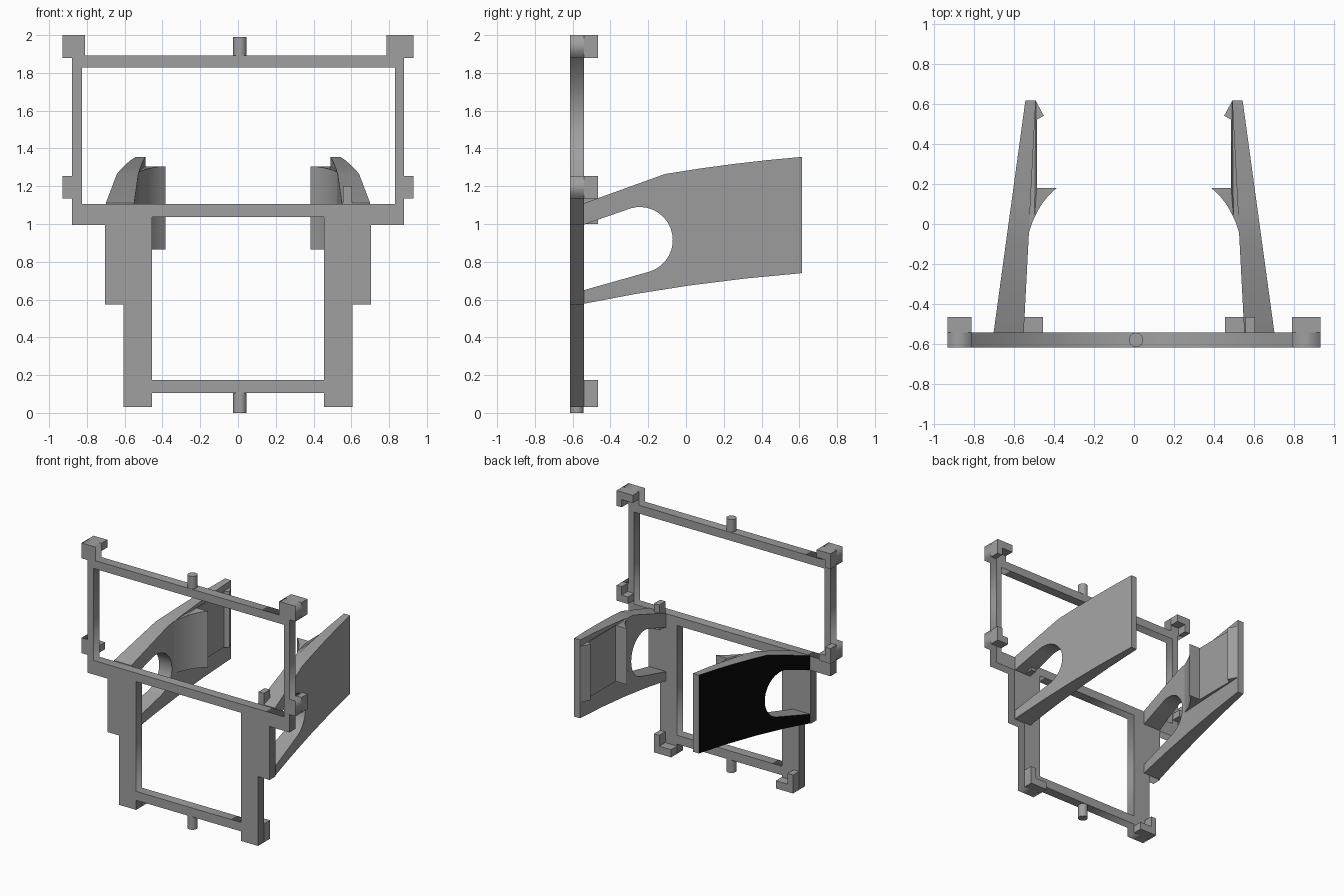
import bpy, bmesh, math

if "Cube" in bpy.data.objects:
    bpy.data.objects.remove(bpy.data.objects["Cube"])


def material(name, value):
    m = bpy.data.materials.new(name)
    m.diffuse_color = (value, value, value, 1)
    m.use_nodes = True
    m.node_tree.nodes["Principled BSDF"].inputs["Base Color"].default_value = m.diffuse_color
    return m


grey = material("plain_grey", 0.35)
black = material("black", 0.003)

FRONT, BACK, LIP = -0.615, -0.54, -0.465


def finish(name, bm):
    bmesh.ops.recalc_face_normals(bm, faces=bm.faces)
    me = bpy.data.meshes.new(name)
    bm.to_mesh(me)
    bm.free()
    me.materials.append(grey)
    ob = bpy.data.objects.new(name, me)
    bpy.context.collection.objects.link(ob)
    return ob


def loft(name, ring_a, ring_b):
    """Solid between two matching outlines."""
    bm = bmesh.new()
    a = [bm.verts.new(p) for p in ring_a]
    b = [bm.verts.new(p) for p in ring_b]
    caps = [bm.faces.new(a), bm.faces.new(b[::-1])]
    for i in range(len(a)):
        j = (i + 1) % len(a)
        bm.faces.new((a[j], a[i], b[i], b[j]))
    bm.normal_update()
    bmesh.ops.triangulate(bm, faces=caps, ngon_method='EAR_CLIP')
    return finish(name, bm)


def box(name, x0, x1, y0, y1, z0, z1):
    ring = [(x0, y0), (x1, y0), (x1, y1), (x0, y1)]
    return loft(name, [(x, y, z0) for x, y in ring], [(x, y, z1) for x, y in ring])


# Front frame: stepped outline with two window openings
half = [(0.455, 0.105), (0.455, 0.03), (0.605, 0.03), (0.605, 0.575), (0.705, 0.575),
        (0.705, 0.995), (0.878, 0.995), (0.878, 1.135), (0.93, 1.135), (0.93, 1.255),
        (0.878, 1.255), (0.878, 1.88), (0.93, 1.88), (0.93, 2.0)]
right = half + [(0.787, 2.0), (0.787, 1.893)]
left = [(-x, z) for x, z in half + [(0.81, 2.0), (0.81, 1.893)]]
loops = [right + left[::-1],
         [(-0.455, 0.175), (0.455, 0.175), (0.455, 1.037), (-0.455, 1.037)],
         [(-0.827, 1.105), (0.83, 1.105), (0.83, 1.828), (-0.827, 1.828)]]
cu = bpy.data.curves.new("front_frame", 'CURVE')
cu.dimensions = '2D'
cu.fill_mode = 'BOTH'
cu.extrude = (BACK - FRONT) / 2
for pts in loops:
    sp = cu.splines.new('POLY')
    sp.points.add(len(pts) - 1)
    for p, (x, z) in zip(sp.points, pts):
        p.co = (x, z, 0, 1)
    sp.use_cyclic_u = True
cu.materials.append(grey)
frame = bpy.data.objects.new("front_frame", cu)
frame.rotation_euler.x = math.pi / 2
frame.location.y = (FRONT + BACK) / 2
bpy.context.collection.objects.link(frame)
bpy.context.view_layer.objects.active = frame
frame.select_set(True)
bpy.ops.object.convert(target='MESH')
bpy.context.object.data.shade_flat()

# Round pegs above and below the frame
for name, z0, z1 in (("top_peg", 1.89, 1.99), ("bottom_peg", 0.0, 0.11)):
    bpy.ops.mesh.primitive_cylinder_add(vertices=24, radius=0.036, depth=z1 - z0,
                                        location=(0.01, -0.578, (z0 + z1) / 2))
    peg = bpy.context.object
    peg.name = name
    peg.data.materials.append(grey)
    bpy.ops.object.shade_smooth_by_angle()

# Rear corner clips: a shelf plus an outer wall
for side, s in (("left", -1), ("right", 1)):
    top_in = 0.787 if s > 0 else 0.81
    for part, inner, wall, outer, z0, z1, s0, s1 in (
            ("top", top_in, 0.885, 0.93, 1.88, 2.0, 1.94, 2.0),
            ("middle", 0.83, 0.885, 0.93, 1.135, 1.255, 1.135, 1.19),
            ("bottom", 0.455, 0.558, 0.605, 0.03, 0.175, 0.03, 0.09)):
        xs = sorted((s * inner, s * wall))
        box(f"{side}_{part}_clip_shelf", *xs, BACK, LIP, s0, s1)
        xs = sorted((s * wall, s * outer))
        box(f"{side}_{part}_clip_wall", *xs, BACK, LIP, z0, z1)

# Small post behind the right side of the frame
box("rear_post", 0.557, 0.603, BACK, LIP, 1.0, 1.2)


# Side arms: tapered slabs with a rounded cut-out open to the frame
def outer_x(y):
    return 0.70 - 0.158 * (y - BACK) / 1.155


def inner_x(y):
    return 0.55 - 0.06 * (y - BACK) / 1.155


def top_z(y):
    if y < -0.11:
        return 1.11 + 0.155 * (y - BACK) / 0.43
    t = (y + 0.11) / 0.72
    return 1.265 + 0.09 * t + 0.03 * t * (1 - t)


arc = [(-0.245 + 0.175 * math.cos(a), 0.915 + 0.175 * math.sin(a))
       for a in (math.radians(-75 + 190 * i / 20) for i in range(21))]
profile = [(BACK, 0.578), (-0.27, 0.629), (0.015, 0.674), (0.31, 0.711), (0.615, 0.74)]
profile += [(y, top_z(y)) for y in (0.615, 0.43, 0.25, 0.07, -0.11, BACK)]
profile += [(BACK, 0.997)] + arc[::-1] + [(BACK, 0.65)]

# Inner catch: curved stop rib, pad and end hook
catch = [(0.49, 0.615), (0.45, 0.54), (0.485, 0.52), (0.485, 0.18), (0.385, 0.18)]
for i in range(1, 11):
    t = i / 10
    catch.append(((1 - t) ** 2 * 0.385 + 2 * t * (1 - t) * 0.485 + t * t * 0.526,
                  (1 - t) ** 2 * 0.18 + 2 * t * (1 - t) * 0.10 - t * t * 0.05))
catch += [(0.545, -0.05), (0.51, 0.60)]

for side, s in (("left", -1), ("right", 1)):
    arm = loft(f"{side}_arm", [(s * outer_x(y), y, z) for y, z in profile],
               [(s * inner_x(y), y, z) for y, z in profile])
    if s < 0:
        # Black outer face on the left arm only
        arm.data.materials.append(black)
        for f in arm.data.polygons:
            if f.normal.x < -0.9 and f.center.x < -outer_x(f.center.y) + 0.002:
                f.material_index = 1
    ob = loft(f"{side}_catch", [(s * x, y, 0.865) for x, y in catch],
              [(s * x, y, min(1.305, top_z(y) - 0.001)) for x, y in catch])
    for o in (arm, ob):
        bpy.ops.object.select_all(action='DESELECT')
        o.select_set(True)
        bpy.context.view_layer.objects.active = o
        bpy.ops.object.shade_smooth_by_angle(angle=math.radians(20))
